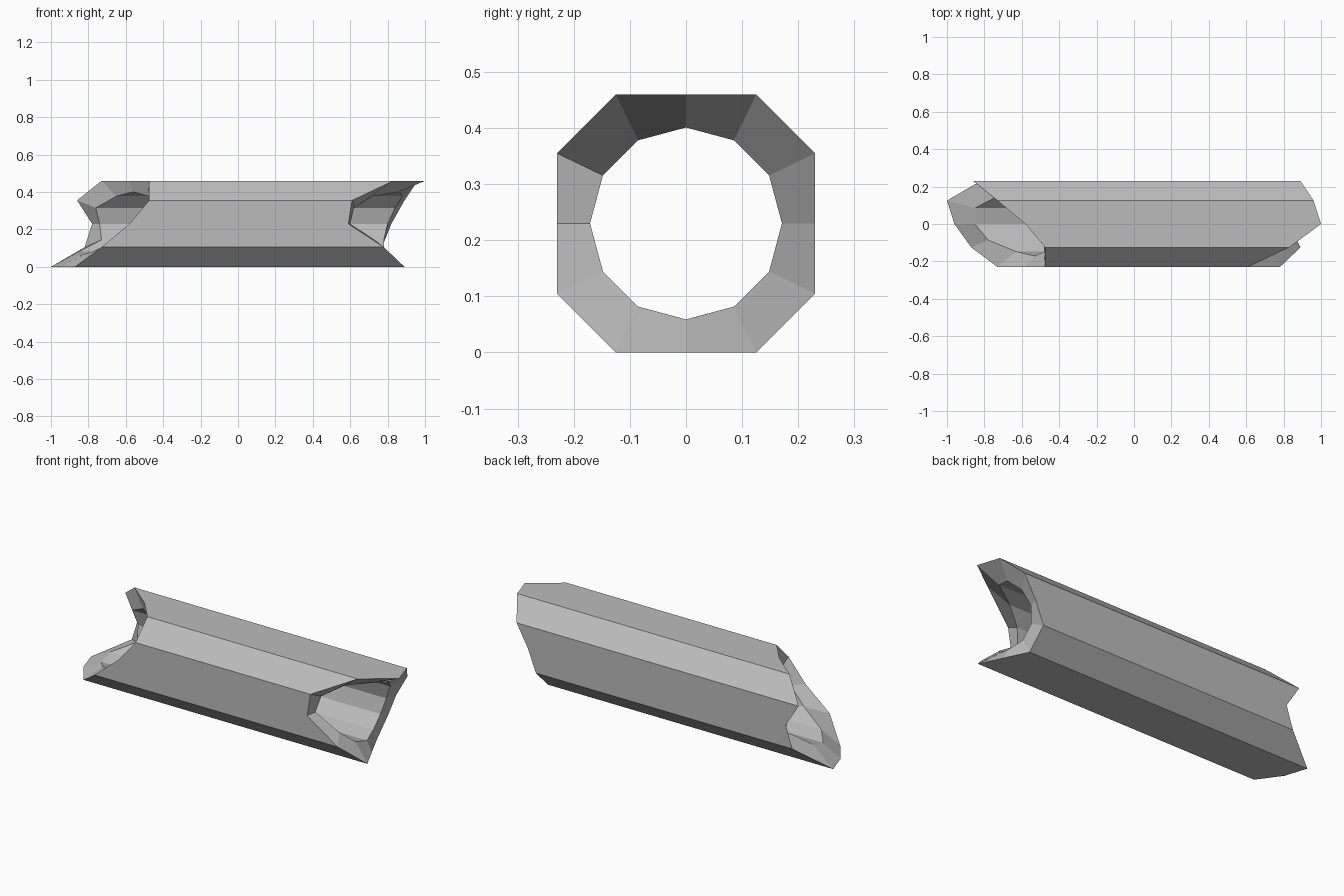
import bpy, bmesh, math

cube = bpy.data.objects.get("Cube")
if cube:
    bpy.data.objects.remove(cube, do_unlink=True)

# One plain stone-grey material
grey = bpy.data.materials.new("plain_grey")
grey.use_nodes = True
color = (0.5, 0.5, 0.5, 1)
grey.diffuse_color = color
grey.node_tree.nodes["Principled BSDF"].inputs["Base Color"].default_value = color

HALF, CORNER, BORE = 0.23, 0.125, 0.171


def outer_point(k):
    # Chamfered square: three sides' points per quarter turn
    y, z = ((HALF, 0), (HALF, CORNER), (CORNER, HALF))[k % 3]
    for _ in range(k // 3):
        y, z = -z, y
    return y, z + HALF


def inner_point(k):
    a = k * math.pi / 6
    return BORE * math.cos(a), BORE * math.sin(a) + HALF


# Broken-end offsets along x, counted from the back, over the top, to the front
outer_right = (.82, .89, .96, 1.0, .83, .61, .59, .78, .89, .83, .77, .77)
inner_right = (.80, .84, .88, .86, .72, .62, .60, .73, .79, .80, .78, .78)
outer_left = (-.78, -.86, -.73, -.58, -.475, -.475, -.58, -.73, -.87, -.96, -1.0, -.82)
inner_left = (-.74, -.76, -.65, -.56, -.48, -.48, -.53, -.63, -.78, -.85, -.85, -.73)

bm = bmesh.new()


def ring(offsets, point):
    return [bm.verts.new((x, *point(k))) for k, x in enumerate(offsets)]


loops = [ring(outer_left, outer_point), ring(outer_right, outer_point),
         ring(inner_right, inner_point), ring(inner_left, inner_point)]

# Skin outer wall, right break, bore and left break
for i in range(len(loops)):
    a, b = loops[i], loops[(i + 1) % len(loops)]
    for k in range(len(a)):
        n = (k + 1) % len(a)
        bm.faces.new((a[k], a[n], b[n], b[k]))

# Merge the coplanar halves of the flat sides
bmesh.ops.recalc_face_normals(bm, faces=bm.faces[:])
bmesh.ops.dissolve_limit(bm, angle_limit=math.radians(0.5),
                         verts=bm.verts[:], edges=bm.edges[:])

mesh = bpy.data.meshes.new("broken_hollow_column")
bm.to_mesh(mesh)
bm.free()
mesh.materials.append(grey)
column = bpy.data.objects.new("broken_hollow_column", mesh)
bpy.context.collection.objects.link(column)
